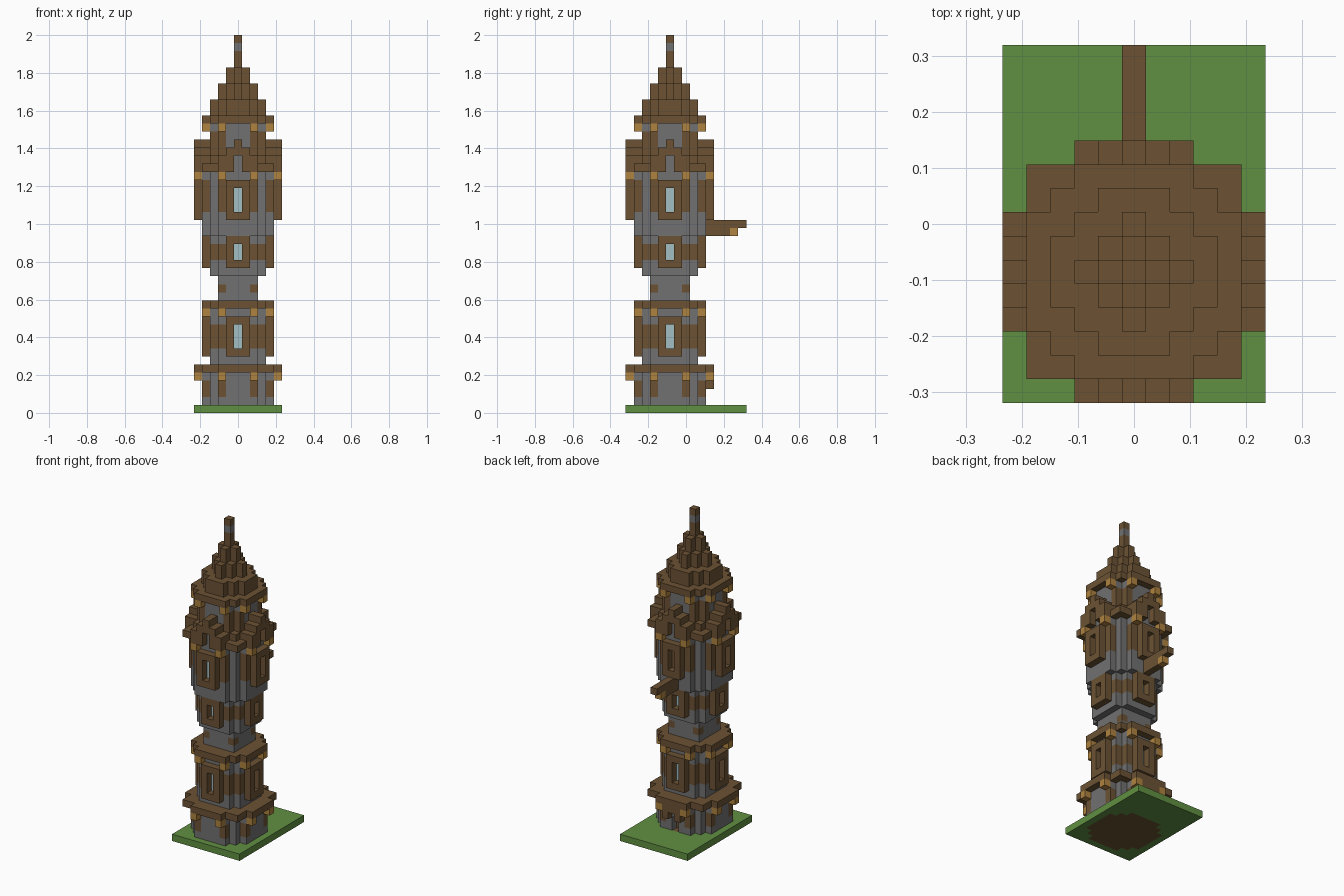
import bpy
import bmesh
from mathutils import Vector

U = 2 / 47          # block size
CY = -2             # tower axis, in blocks, along y

if "Cube" in bpy.data.objects:
    bpy.data.objects.remove(bpy.data.objects["Cube"], do_unlink=True)

COLOURS = {
    "timber_brown": (0.15, 0.085, 0.034),
    "stone_grey": (0.165, 0.165, 0.168),
    "lantern_orange": (0.43, 0.225, 0.05),
    "window_glass": (0.36, 0.52, 0.55),
    "grass_green": (0.12, 0.28, 0.054),
}
BROWN, GREY, ORANGE, GLASS, GREEN = range(5)
materials = []
for name, rgb in COLOURS.items():
    m = bpy.data.materials.new(name)
    m.use_nodes = True
    m.diffuse_color = (*rgb, 1)
    bsdf = m.node_tree.nodes["Principled BSDF"]
    bsdf.inputs["Base Color"].default_value = (*rgb, 1)
    bsdf.inputs["Roughness"].default_value = 0.9
    materials.append(m)

cells = {}          # (x, y, z) -> (part, colour)


def put(part, colour, plan, z0, z1):
    """Fill a plan of (x, y) blocks on layers z0..z1; later calls replace earlier ones."""
    for x, y in plan:
        for z in range(z0, z1 + 1):
            cells[x, y + CY, z] = (part, colour)


def carve(plan, z0, z1):
    for x, y in plan:
        for z in range(z0, z1 + 1):
            cells.pop((x, y + CY, z), None)


def rect(a, b):
    return {(x, y) for x in range(-a, a + 1) for y in range(-b, b + 1)}


def cross(square, arm, half):
    """A square plan with an arm of the given half width on each side."""
    return rect(square, square) | rect(arm, half) | rect(half, arm)


def around(*points):
    """Repeat points on all four sides with mirroring."""
    return {p for a, b in points for s in (-1, 1) for t in (-1, 1)
            for p in ((s * a, t * b), (t * b, s * a))}


SMALL = cross(2, 3, 2)      # narrow storey
MEDIUM = cross(3, 4, 2)     # wide storey
LARGE = cross(4, 5, 2)      # wide eaves


def windows(part, reach, z0, z1):
    """Projecting frames on the four sides with recessed glass."""
    put(part + "_frames", BROWN, around((0, reach), (1, reach)), z0, z1)
    carve(around((0, reach)), z0 + 1, z1 - 1)
    put(part + "_glass", GLASS, around((0, reach - 1)), z0 + 1, z1 - 1)


# Ground plate with the foundation set in it
put("ground", GREEN, {(x, y) for x in range(-5, 6) for y in range(-5, 10)}, 0, 0)
put("foundation", BROWN, MEDIUM, 0, 0)

# Base storey and eaves
put("base_walls", GREY, MEDIUM, 1, 4)
put("base_posts", BROWN, around((2, 4)), 2, 3)
put("base_lanterns", ORANGE, around((2, 5)), 4, 4)
put("base_eaves", BROWN, LARGE, 5, 5)

# Rear doorway
put("door_hood", BROWN, {(-1, 5), (0, 5), (1, 5)}, 4, 4)
put("door_hood", BROWN, {(-1, 5), (1, 5)}, 3, 3)
carve({(0, 4)}, 1, 2)
put("door", BROWN, {(0, 3)}, 1, 2)

# Lower storey
put("lower_walls", GREY, SMALL, 6, 12)
put("lower_posts", BROWN, around((2, 3)), 8, 10)
windows("lower_window", 4, 7, 11)
put("lower_lanterns", ORANGE, around((2, 4)), 12, 12)
put("lower_eaves", BROWN, MEDIUM, 13, 13)

# Neck
put("neck", GREY, rect(2, 2), 14, 16)
put("neck_studs", BROWN, around((2, 2)), 15, 15)

# Middle storey
put("middle_walls", GREY, SMALL, 17, 21)
put("middle_posts", BROWN, around((2, 3)), 19, 20)
windows("middle_window", 4, 18, 21)

# Upper storey
put("upper_walls", GREY, MEDIUM, 22, 29)
put("upper_posts", BROWN, around((2, 4)), 25, 28)
windows("upper_window", 5, 24, 28)
put("rear_shutter", BROWN, {(0, 4)}, 25, 27)
put("upper_lanterns", ORANGE, around((2, 5)), 29, 29)
put("upper_eaves", BROWN, LARGE, 30, 30)
put("upper_eaves_step", BROWN, MEDIUM, 31, 31)

# Rear hoist beam with a hanging lantern
put("hoist_beam", BROWN, {(0, y) for y in range(5, 10)}, 23, 23)
put("hoist_beam", BROWN, {(0, y) for y in range(5, 8)}, 22, 22)
put("hoist_lantern", ORANGE, {(0, 8)}, 22, 22)

# Gable dormers on the four sides
for half, z in ((2, 31), (1, 32), (0, 33)):
    put("dormers", BROWN, around(*[(i, j) for i in range(half + 1) for j in (4, 5)]), z, z)
carve(around((0, 5)), 30, 31)
put("dormer_infill", GREY, around((0, 4)), 30, 31)

# Belfry
put("belfry_walls", GREY, SMALL, 32, 35)
put("belfry_posts", BROWN, around((2, 3)), 32, 34)
put("belfry_lanterns", ORANGE, around((2, 4)), 35, 35)

# Stepped spire
put("spire", BROWN, MEDIUM, 36, 36)
put("spire", BROWN, cross(2, 3, 1), 37, 38)
put("spire", BROWN, cross(1, 2, 0), 39, 40)
put("spire", BROWN, cross(0, 1, 0), 41, 42)
put("finial", BROWN, {(0, 0)}, 43, 46)
put("finial_band", GREY, {(0, 0)}, 45, 45)

# Turn the blocks of each part into one mesh, keeping only exposed faces
AXES = [Vector(a) for a in ((1, 0, 0), (0, 1, 0), (0, 0, 1))]
meshes = {}
for cell, (part, colour) in cells.items():
    bm = meshes.setdefault(part, bmesh.new()) if part not in meshes else meshes[part]
    centre = Vector(cell) + Vector((0, 0, 0.5))
    for k, axis in enumerate(AXES):
        for sign in (-1, 1):
            n = axis * sign
            if tuple(int(c) for c in Vector(cell) + n) in cells:
                continue
            a = AXES[(k + 1) % 3] / 2
            b = AXES[(k + 2) % 3] / 2 * sign
            corners = (-a - b, a - b, a + b, -a + b)
            face = bm.faces.new([bm.verts.new((centre + n / 2 + c) * U) for c in corners])
            face.material_index = colour

for part, bm in meshes.items():
    if not bm.faces:
        bm.free()
        continue
    bmesh.ops.remove_doubles(bm, verts=bm.verts, dist=U / 100)
    bmesh.ops.dissolve_limit(bm, angle_limit=0.01, verts=bm.verts, edges=bm.edges,
                             delimit={'MATERIAL'})
    mesh = bpy.data.meshes.new(part)
    used = sorted({f.material_index for f in bm.faces})
    for f in bm.faces:
        f.material_index = used.index(f.material_index)
    for index in used:
        mesh.materials.append(materials[index])
    bm.to_mesh(mesh)
    bm.free()
    bpy.context.scene.collection.objects.link(bpy.data.objects.new(part, mesh))
